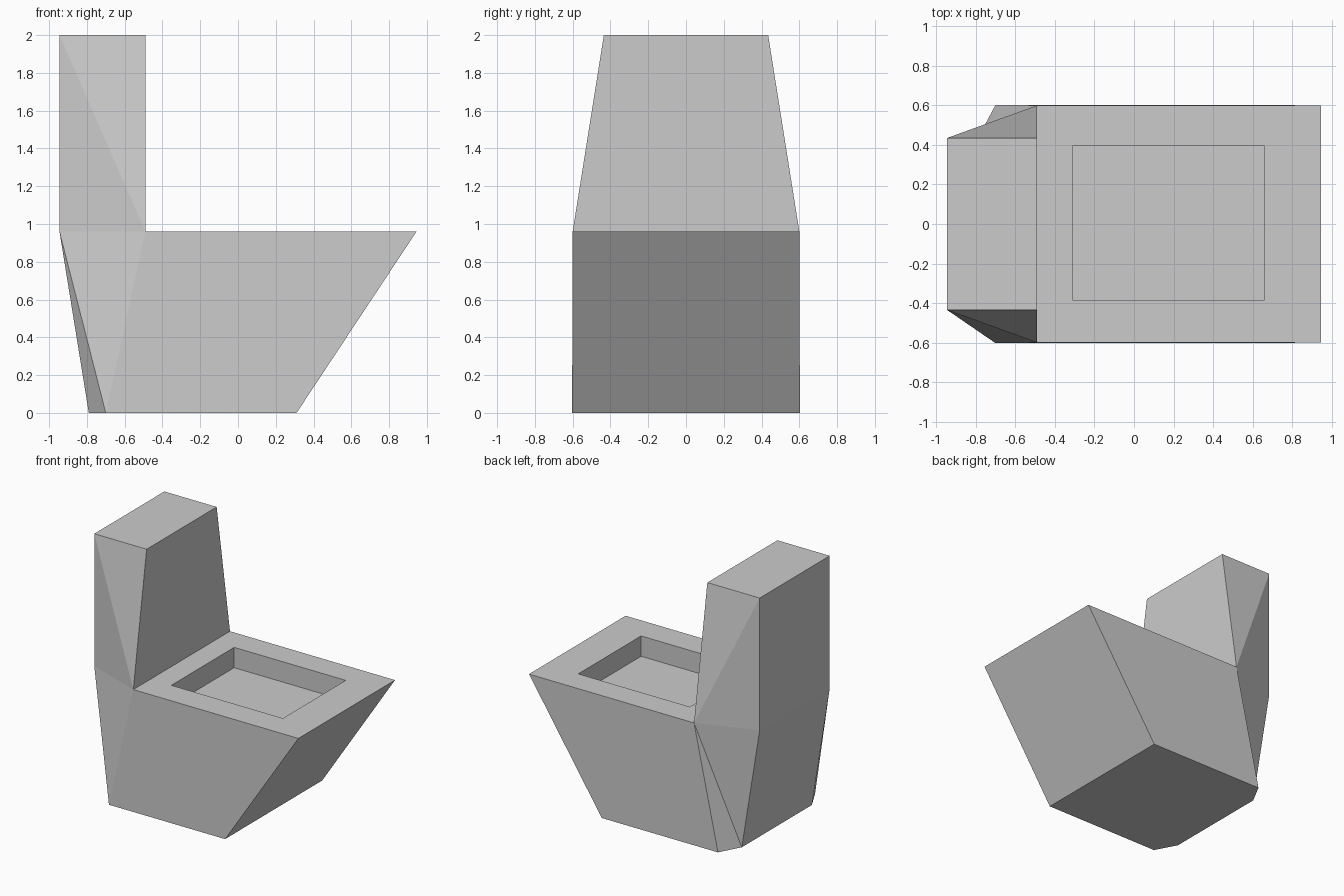
import bpy, bmesh

if "Cube" in bpy.data.objects:
    bpy.data.objects.remove(bpy.data.objects["Cube"])

mesh = bpy.data.meshes.new("seat_with_tank")
body = bpy.data.objects.new("seat_with_tank", mesh)
bpy.context.collection.objects.link(body)
bm = bmesh.new()

H = 0.96      # seat height
# corner points of one side: name -> (x, half width, z)
points = {
    "foot_back": (-0.79, 0.435, 0), "foot_side": (-0.70, 0.603, 0), "foot_front": (0.31, 0.603, 0),
    "mid_back": (-0.945, 0.435, H), "mid_side": (-0.49, 0.60, H), "seat_front": (0.945, 0.60, H),
    "top_back": (-0.945, 0.435, 2), "top_front": (-0.49, 0.435, 2),
}
R = {k: bm.verts.new((x, -y, z)) for k, (x, y, z) in points.items()}
L = {k: bm.verts.new((x, y, z)) for k, (x, y, z) in points.items()}


def side_face(side, *names):
    return bm.faces.new([side[n] for n in names])


def cross_face(a, b):
    return bm.faces.new((R[a], R[b], L[b], L[a]))


# side walls of bowl and tank
for side in (R, L):
    side_face(side, "foot_side", "foot_front", "seat_front", "mid_side")
    side_face(side, "mid_back", "mid_side", "top_back")
    side_face(side, "mid_side", "top_front", "top_back")

# twisted lower back corners, split differently on each side
side_face(R, "mid_back", "foot_side", "mid_side")
side_face(R, "mid_back", "foot_back", "foot_side")
side_face(L, "mid_back", "foot_back", "mid_side")
side_face(L, "foot_back", "foot_side", "mid_side")

# faces running across the width
for a, b in (("foot_back", "foot_side"), ("foot_side", "foot_front"), ("foot_front", "seat_front"),
             ("mid_side", "top_front"), ("top_front", "top_back"),
             ("top_back", "mid_back"), ("mid_back", "foot_back")):
    cross_face(a, b)
seat = cross_face("mid_side", "seat_front")
bmesh.ops.recalc_face_normals(bm, faces=bm.faces[:])

# rectangular basin sunk into the seat
bmesh.ops.inset_individual(bm, faces=[seat], thickness=0.2)
for v in seat.verts:
    v.co.x = 0.66 if v.co.x > 0.2 else -0.31
    v.co.y = 0.395 if v.co.y > 0 else -0.385
    v.co.z = H
floor = bmesh.ops.extrude_discrete_faces(bm, faces=[seat])["faces"][0]
for v in floor.verts:
    v.co.z = H - 0.16

bm.to_mesh(mesh)
bm.free()
